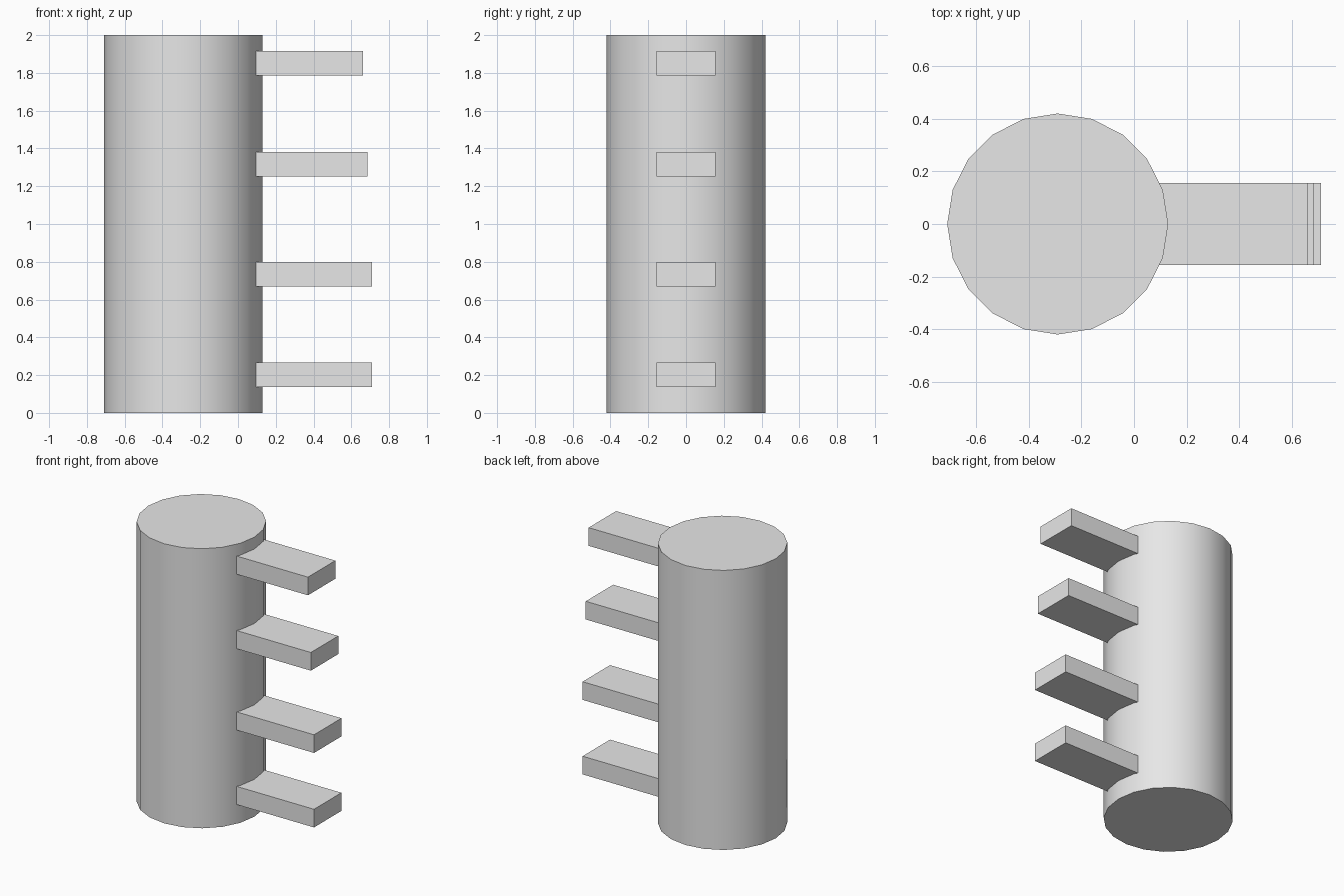
import bpy
import math

cube = bpy.data.objects.get("Cube")
if cube:
    bpy.data.objects.remove(cube, do_unlink=True)

# One plain grey for the whole model
grey = bpy.data.materials.new("light_grey")
grey.use_nodes = True
color = (0.8, 0.8, 0.8, 1)
grey.diffuse_color = color
grey.node_tree.nodes["Principled BSDF"].inputs["Base Color"].default_value = color


def finish(obj, name):
    obj.name = name
    obj.data.materials.append(grey)


# Upright round post
bpy.ops.mesh.primitive_cylinder_add(vertices=20, radius=0.42, depth=2,
                                    location=(-0.29, 0, 1))
post = bpy.context.object
finish(post, "post")
bpy.ops.object.shade_smooth_by_angle(angle=math.radians(30))

# Flat pegs: height of centre and outer end, starting inside the post
inner = 0.0
for i, (z, outer) in enumerate([(0.202, 0.71), (0.735, 0.71),
                                (1.317, 0.685), (1.85, 0.662)], 1):
    bpy.ops.mesh.primitive_cube_add(size=1, location=((inner + outer) / 2, 0, z))
    peg = bpy.context.object
    peg.scale = (outer - inner, 0.31, 0.13)
    bpy.ops.object.transform_apply(location=False, rotation=False, scale=True)
    finish(peg, f"peg_{i}")
